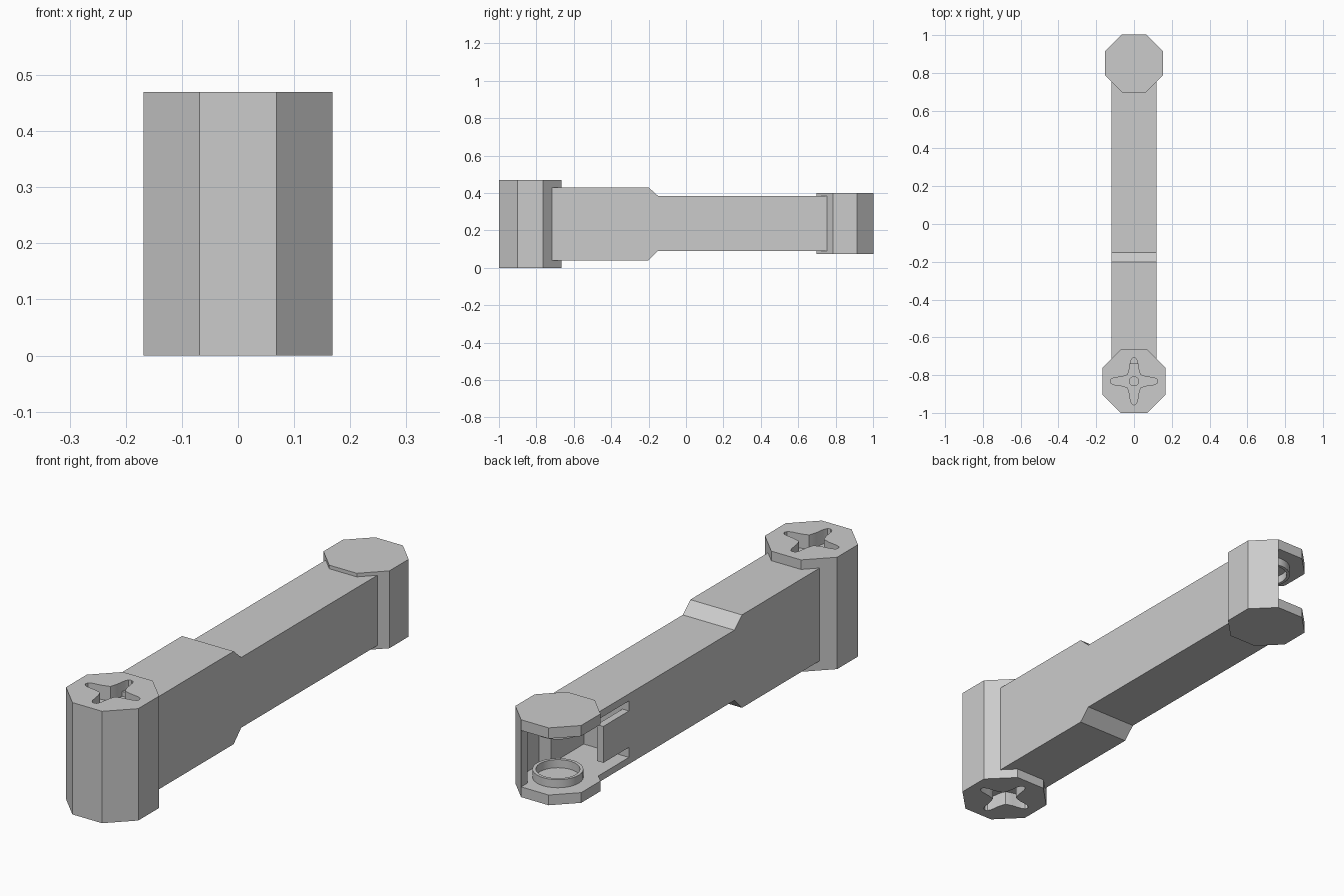
import bpy, bmesh, math

if "Cube" in bpy.data.objects:
    bpy.data.objects.remove(bpy.data.objects["Cube"])

grey = bpy.data.materials.new("light_grey")
grey.diffuse_color = (0.6, 0.6, 0.6, 1)
grey.use_nodes = True
grey.node_tree.nodes["Principled BSDF"].inputs["Base Color"].default_value = grey.diffuse_color


def prism(name, pts, lo, hi, axis="z"):
    """Extrude a closed 2D profile along z (xy points) or x (yz points)."""
    put = (lambda a, b, h: (a, b, h)) if axis == "z" else (lambda a, b, h: (h, a, b))
    bm = bmesh.new()
    base = [bm.verts.new(put(a, b, lo)) for a, b in pts]
    top = [bm.verts.new(put(a, b, hi)) for a, b in pts]
    bm.faces.new(base)
    bm.faces.new(top)
    for i in range(len(pts)):
        j = (i + 1) % len(pts)
        bm.faces.new((base[i], base[j], top[j], top[i]))
    bmesh.ops.recalc_face_normals(bm, faces=bm.faces)
    mesh = bpy.data.meshes.new(name)
    bm.to_mesh(mesh)
    bm.free()
    ob = bpy.data.objects.new(name, mesh)
    mesh.materials.append(grey)
    bpy.context.collection.objects.link(ob)
    return ob


def box(name, x0, x1, y0, y1, z0, z1):
    return prism(name, [(x0, y0), (x1, y0), (x1, y1), (x0, y1)], z0, z1)


def circle(r, cy, n=32):
    return [(r * math.cos(2 * math.pi * i / n), cy + r * math.sin(2 * math.pi * i / n))
            for i in range(n)]


def octagon(half, flat, cy):
    quarter = [(half, -flat), (half, flat), (flat, half), (-flat, half)]
    return [(x, cy + y) for x, y in quarter + [(-x, -y) for x, y in quarter]]


def cut(ob, cutter):
    mod = ob.modifiers.new("cut", "BOOLEAN")
    mod.operation = "DIFFERENCE"
    mod.solver = "EXACT"
    mod.object = cutter
    bpy.context.view_layer.objects.active = ob
    bpy.ops.object.modifier_apply(modifier=mod.name)
    bpy.data.objects.remove(cutter)


def smooth(ob):
    bpy.ops.object.select_all(action="DESELECT")
    ob.select_set(True)
    bpy.context.view_layer.objects.active = ob
    bpy.ops.object.shade_smooth_by_angle(angle=math.radians(25))


FRONT_Y, REAR_Y = -0.8325, 0.85
GAP_LO, GAP_HI = 0.118, 0.355

# Front hub with a four-armed horn recess and screw hole at both ends
front_hub = prism("front_hub", octagon(0.168, 0.069, FRONT_Y), 0, 0.47)
half_arm = [(0.125, 0), (0.121, 0.011), (0.106, 0.018), (0.065, 0.024), (0.045, 0.030)]
arm = [(x, -y) for x, y in half_arm[:0:-1]] + half_arm + [(0.034, 0.034)]
star = []
for k in range(4):
    c, s = round(math.cos(k * math.pi / 2)), round(math.sin(k * math.pi / 2))
    star += [(x * c - y * s, FRONT_Y + x * s + y * c) for x, y in arm]
for lo, hi in ((-0.05, 0.06), (0.41, 0.52)):
    cut(front_hub, prism("horn_cutter", star, lo, hi))
for lo, hi in ((0.03, 0.11), (0.36, 0.44)):
    cut(front_hub, prism("screw_cutter", circle(0.024, FRONT_Y, 20), lo, hi))
smooth(front_hub)

# Beam, stepped down in height towards the rear
beam = prism("beam", [(-0.74, 0.04), (-0.2, 0.04), (-0.15, 0.09), (0.755, 0.09),
                      (0.755, 0.385), (-0.15, 0.385), (-0.2, 0.43), (-0.74, 0.43)],
             -0.12, 0.12, "x")
# Rear pocket, open on the left with a slotted tab
cut(beam, box("pocket_cutter", -0.09, 0.09, 0.55, 0.9, GAP_LO, GAP_HI))
cut(beam, box("tab_end_cutter", -0.2, -0.08, 0.72, 0.9, GAP_LO, GAP_HI))
for lo, hi in ((GAP_LO, 0.16), (0.313, GAP_HI)):
    cut(beam, box("slot_cutter", -0.2, -0.08, 0.55, 0.8, lo, hi))

# Rear fork: two plates joined by a wall on the right
rear_outline = octagon(0.153, 0.064, REAR_Y)
prism("rear_bottom_plate", rear_outline, 0.075, GAP_LO)
prism("rear_top_plate", rear_outline, GAP_HI, 0.40)
prism("rear_side_wall", [(0.09, 0.723), (0.153, 0.786), (0.153, 0.914), (0.064, 1.003 - 0.0),
                         (0.064, 0.96), (0.123, 0.901), (0.123, 0.799), (0.09, 0.766)],
      GAP_LO, GAP_HI)

# Bearing rings facing each other inside the fork
for name, lo, hi in (("lower_ring", GAP_LO - 0.005, GAP_LO + 0.034),
                     ("upper_ring", GAP_HI - 0.034, GAP_HI + 0.005)):
    ring = prism(name, circle(0.097, REAR_Y), lo, hi)
    cut(ring, prism("bore_cutter", circle(0.084, REAR_Y), lo - 0.05, hi + 0.05))
    smooth(ring)
